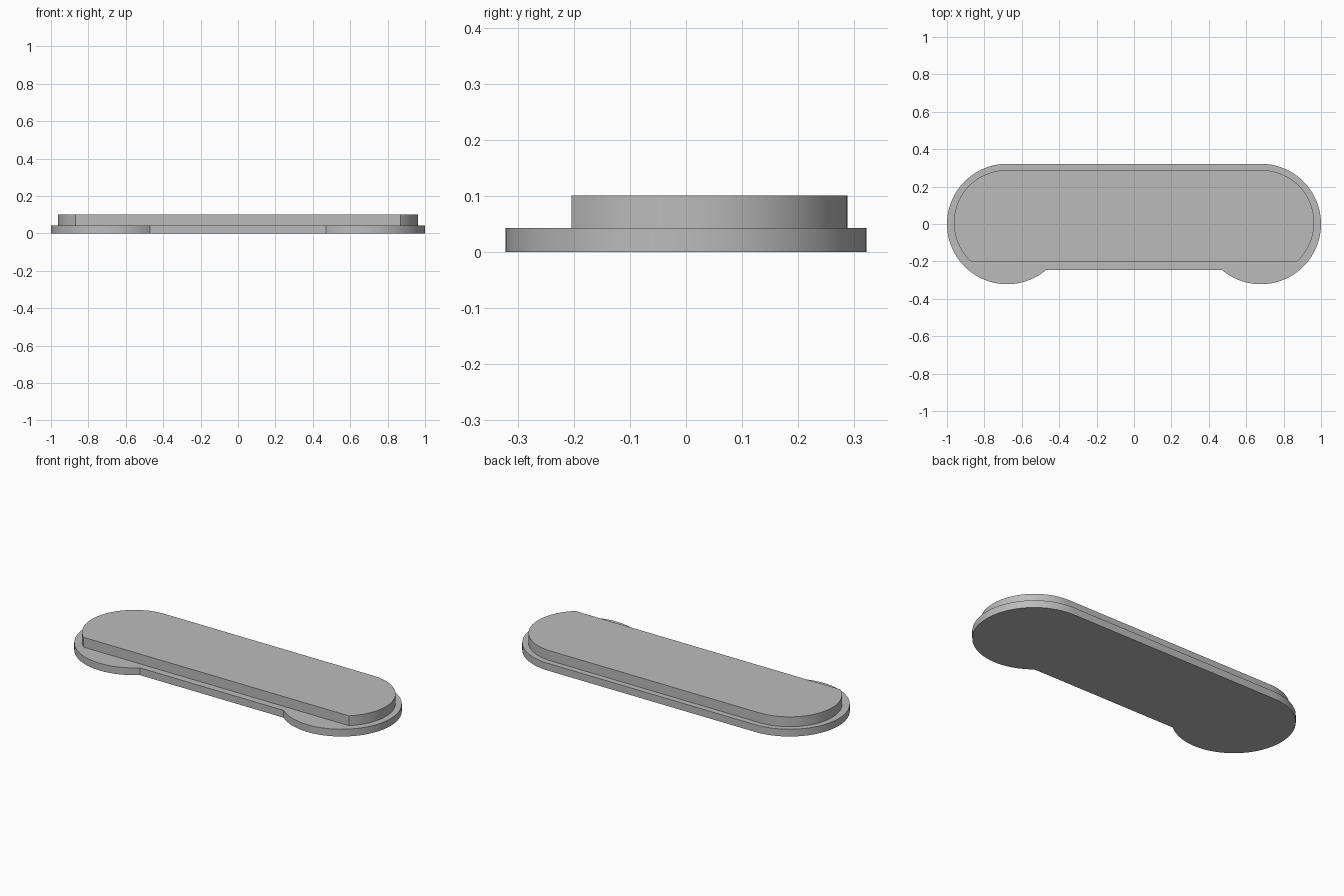
import bpy, bmesh
from math import sin, cos, asin, pi, radians

cube = bpy.data.objects.get("Cube")
if cube:
    bpy.data.objects.remove(cube)

grey = bpy.data.materials.new("mid grey")
grey.use_nodes = True
colour = (0.5, 0.5, 0.5, 1)
grey.diffuse_color = colour
grey.node_tree.nodes["Principled BSDF"].inputs["Base Color"].default_value = colour


def half_outline(cx, cy, r, front, inner, steps=48):
    """Right half, front to back: arc cut by the straight front edge.
    inner=True keeps the bulge below the front edge, as a rounded foot."""
    cut = asin((front - cy) / r)
    start = -pi - cut if inner else cut
    angles = [start + (pi / 2 - start) * i / steps for i in range(steps + 1)]
    return [(cx + r * cos(a), cy + r * sin(a)) for a in angles]


def plate(name, half, z0, z1):
    """Mirror the half outline and extrude it into a flat slab."""
    outline = half + [(-x, y) for x, y in reversed(half)]
    bm = bmesh.new()
    face = bm.faces.new([bm.verts.new((x, y, z0)) for x, y in outline])
    top = bmesh.ops.extrude_face_region(bm, geom=[face])["geom"]
    verts = [g for g in top if isinstance(g, bmesh.types.BMVert)]
    bmesh.ops.translate(bm, verts=verts, vec=(0, 0, z1 - z0))
    bmesh.ops.recalc_face_normals(bm, faces=bm.faces)
    mesh = bpy.data.meshes.new(name)
    bm.to_mesh(mesh)
    bm.free()
    mesh.materials.append(grey)
    obj = bpy.data.objects.new(name, mesh)
    bpy.context.collection.objects.link(obj)
    bpy.ops.object.select_all(action="DESELECT")
    obj.select_set(True)
    bpy.context.view_layer.objects.active = obj
    bpy.ops.object.shade_smooth_by_angle(angle=radians(30))


# Lower plate with two round lobes dipping past the front edge
plate("base_plate", half_outline(0.678, 0, 0.322, -0.246, True), 0, 0.043)
# Raised slab with rounded ends and a straight front
plate("raised_slab", half_outline(0.682, 0.007, 0.281, -0.204, False), 0.043, 0.101)
